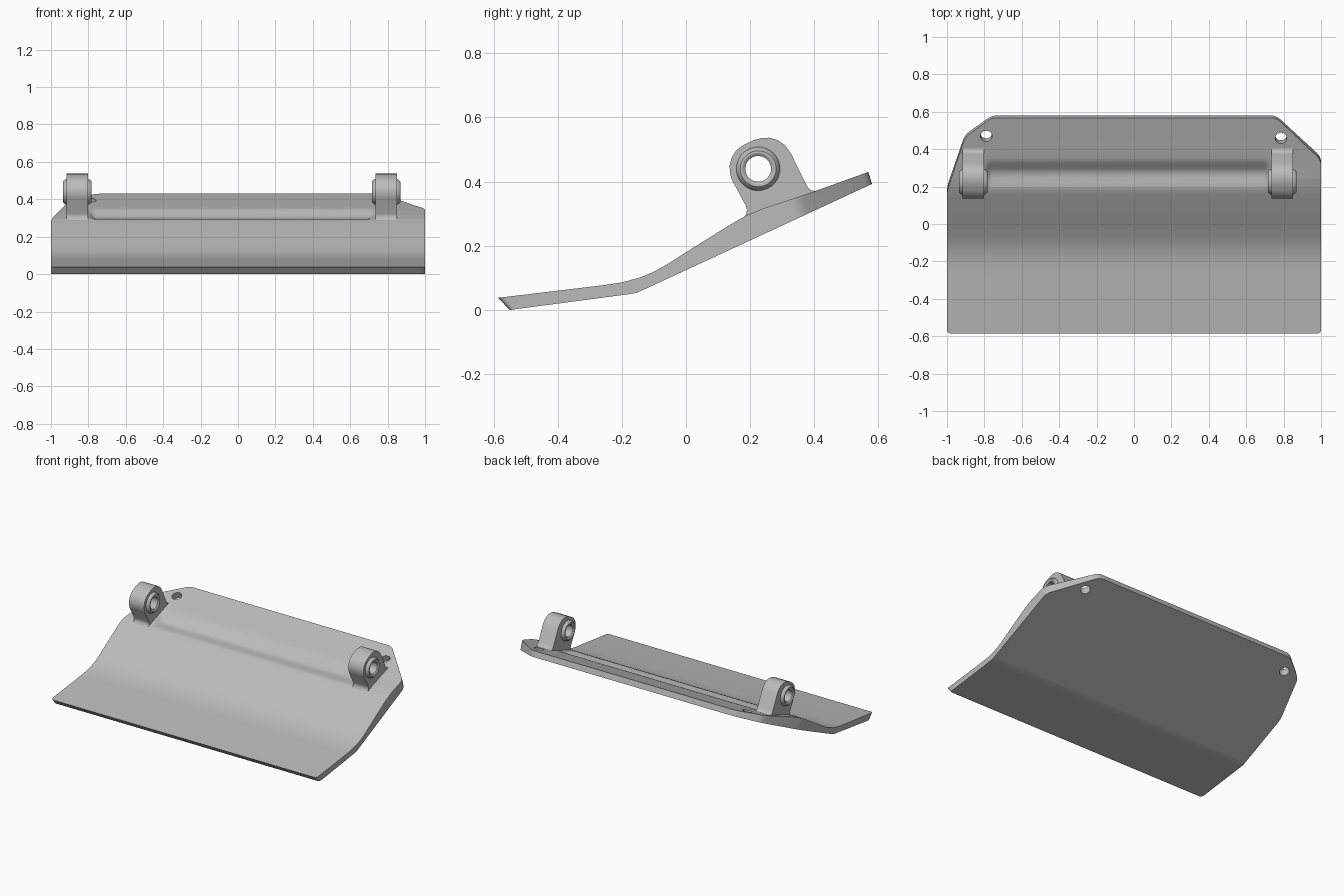
import bpy, bmesh, math
from mathutils import Vector

if "Cube" in bpy.data.objects:
    bpy.data.objects.remove(bpy.data.objects["Cube"], do_unlink=True)

grey = bpy.data.materials.new("plain_grey")
grey.use_nodes = True
grey.diffuse_color = (0.5, 0.5, 0.5, 1)
grey.node_tree.nodes["Principled BSDF"].inputs["Base Color"].default_value = (0.5, 0.5, 0.5, 1)

PIN_Y, PIN_Z = 0.225, 0.44


def finish(bm, name):
    bmesh.ops.recalc_face_normals(bm, faces=bm.faces)
    mesh = bpy.data.meshes.new(name)
    bm.to_mesh(mesh)
    bm.free()
    mesh.materials.append(grey)
    obj = bpy.data.objects.new(name, mesh)
    bpy.context.collection.objects.link(obj)
    return obj


def loft(sections, caps=True, wrap=False):
    """Skin a row of closed sections, each a list of 3D points."""
    bm = bmesh.new()
    rows = [[bm.verts.new(p) for p in s] for s in sections]
    n = len(rows[0])
    pairs = list(zip(rows, rows[1:])) + ([(rows[-1], rows[0])] if wrap else [])
    for a, b in pairs:
        for i in range(n):
            j = (i + 1) % n
            bm.faces.new((a[i], a[j], b[j], b[i]))
    if caps:
        bm.faces.new(rows[0])
        bm.faces.new(rows[-1])
    return bm


def ring(x, r, y=PIN_Y, z=PIN_Z, n=40):
    return [(x, y + r * math.cos(2 * math.pi * i / n),
             z + r * math.sin(2 * math.pi * i / n)) for i in range(n)]


def cut(obj, cutter):
    """Subtract a cutter, bake the result, and remove the cutter."""
    cutter.hide_render = True
    mod = obj.modifiers.new("cut", 'BOOLEAN')
    mod.operation, mod.solver, mod.object = 'DIFFERENCE', 'EXACT', cutter
    bpy.context.view_layer.update()
    deps = bpy.context.evaluated_depsgraph_get()
    mesh = bpy.data.meshes.new_from_object(obj.evaluated_get(deps))
    obj.modifiers.clear()
    obj.data = mesh
    bpy.data.objects.remove(cutter, do_unlink=True)


def smooth(obj):
    bpy.ops.object.select_all(action='DESELECT')
    obj.select_set(True)
    bpy.context.view_layer.objects.active = obj
    bpy.ops.object.shade_smooth_by_angle(angle=math.radians(32))


def round_corners(points, size, steps=4):
    out = [Vector(points[0])]
    for a, b, c in zip(points, points[1:], points[2:]):
        a, b, c = Vector(a), Vector(b), Vector(c)
        p = b + (a - b).normalized() * size
        q = b + (c - b).normalized() * size
        for i in range(steps + 1):
            t = i / steps
            out.append(p * (1 - t) ** 2 + b * 2 * t * (1 - t) + q * t * t)
    return out + [Vector(points[-1])]


# Curved plate with a shallow groove below the pin line
TOP = [(-0.585, 0.038), (-0.26, 0.077), (-0.2, 0.086), (-0.144, 0.101), (-0.105, 0.117),
       (-0.066, 0.138), (0, 0.18), (0.128, 0.26), (0.16, 0.279), (0.194, 0.297),
       (0.24, 0.316), (0.294, 0.334), (0.39, 0.366), (0.568, 0.43)]
BOTTOM = [(0.58, 0.393), (-0.13, 0.064), (-0.155, 0.053), (-0.18, 0.049), (-0.55, 0)]
GROOVE = (0.175, 0.275, 0.35)


def top_z(y):
    for (y0, z0), (y1, z1) in zip(TOP, TOP[1:]):
        if y <= y1:
            return z0 + (z1 - z0) * (y - y0) / (y1 - y0)
    return TOP[-1][1]


def ease(t):
    t = min(max(t, 0), 1)
    return t * t * (3 - 2 * t)


def groove_depth(x, y):
    a, m, b = GROOVE
    across = ease((y - a) / (m - a)) if y < m else ease((b - y) / (b - m))
    along = min(ease((x + 0.81) / 0.05), ease((0.745 - x) / 0.05))
    return 0.028 * across * along


ys = sorted({p[0] for p in TOP} | {round(0.175 + 0.0125 * i, 4) for i in range(15)})
xs = [-1] + [-0.81 + 0.01 * i for i in range(6)] + [0.695 + 0.01 * i for i in range(6)] + [1]
bm = loft([[(x, y, top_z(y) - groove_depth(x, y)) for y in ys] +
           [(x, y, z) for y, z in BOTTOM] for x in xs])


def trim(bm, outline, lean, base):
    """Cut the plate along a clockwise outline with leaning planes."""
    for a, b in zip(outline, outline[1:]):
        e = b - a
        if abs(e.x) < 1e-4 or abs(e.y) < 1e-4:
            continue
        p, q = (Vector((v.x, v.y, base(v.y))) for v in (a, b))
        bmesh.ops.bisect_plane(bm, geom=bm.verts[:] + bm.edges[:] + bm.faces[:], dist=1e-5,
                               plane_co=p, plane_no=lean.cross(q - p).normalized(),
                               clear_outer=True)
        bmesh.ops.holes_fill(bm, edges=[k for k in bm.edges if k.is_boundary], sides=0)


# Clipped rear corners, then the small front corner radii
rear = [(-1, 0), (-1, 0.2), (-0.904, 0.478), (-0.76, 0.58), (0.76, 0.58), (1, 0.36), (1, 0)]
trim(bm, round_corners(rear, 0.03), Vector((0, -0.32, 1)), lambda y: 0.124 + 0.464 * y)
front = [(1, -0.3), (1, -0.55), (-1, -0.55), (-1, -0.3)]
trim(bm, round_corners(front, 0.02), Vector((0, -0.035, 0.038)), lambda y: (y + 0.55) * 0.132)
plate = finish(bm, "curved_plate")

# Two round holes in the rear corners
for x, y in ((-0.79, 0.477), (0.786, 0.465)):
    bm = bmesh.new()
    bmesh.ops.create_cone(bm, cap_ends=True, segments=32, radius1=0.031, radius2=0.031, depth=0.3)
    hole = finish(bm, "hole_cutter")
    hole.location = (x, y, 0.375)
    hole.rotation_euler.x = math.radians(20)
    cut(plate, hole)
smooth(plate)

# Hinge lugs with flared feet and tubular bushings
LUG = [(0.195, 0.25), (0.18, 0.288), (0.188, 0.3), (0.19, 0.312), (0.187, 0.324), (0.145, 0.402),
       (0.137, 0.425), (0.136, 0.45), (0.142, 0.475), (0.156, 0.497), (0.177, 0.513),
       (0.21, 0.529), (0.235, 0.536), (0.26, 0.537), (0.285, 0.53), (0.308, 0.514),
       (0.326, 0.49), (0.374, 0.392), (0.381, 0.38), (0.39, 0.373), (0.405, 0.37), (0.4, 0.34)]
BUSHING = [(-0.058, 0.068), (-0.066, 0.066), (-0.076, 0.056), (-0.076, 0.049), (-0.07, 0.04)]
BUSHING += [(-x, r) for x, r in reversed(BUSHING)]

for side, cx in (("right", -0.859), ("left", 0.792)):
    lug = finish(loft([[(cx + s * 0.057, y, z) for y, z in LUG] for s in (-1, 1)]), side + "_lug")
    cut(lug, finish(loft([ring(cx + s, 0.06) for s in (-0.2, 0.2)]), "bore_cutter"))
    smooth(lug)
    tube = finish(loft([ring(cx + x, r) for x, r in BUSHING], caps=False, wrap=True),
                  side + "_bushing")
    smooth(tube)
